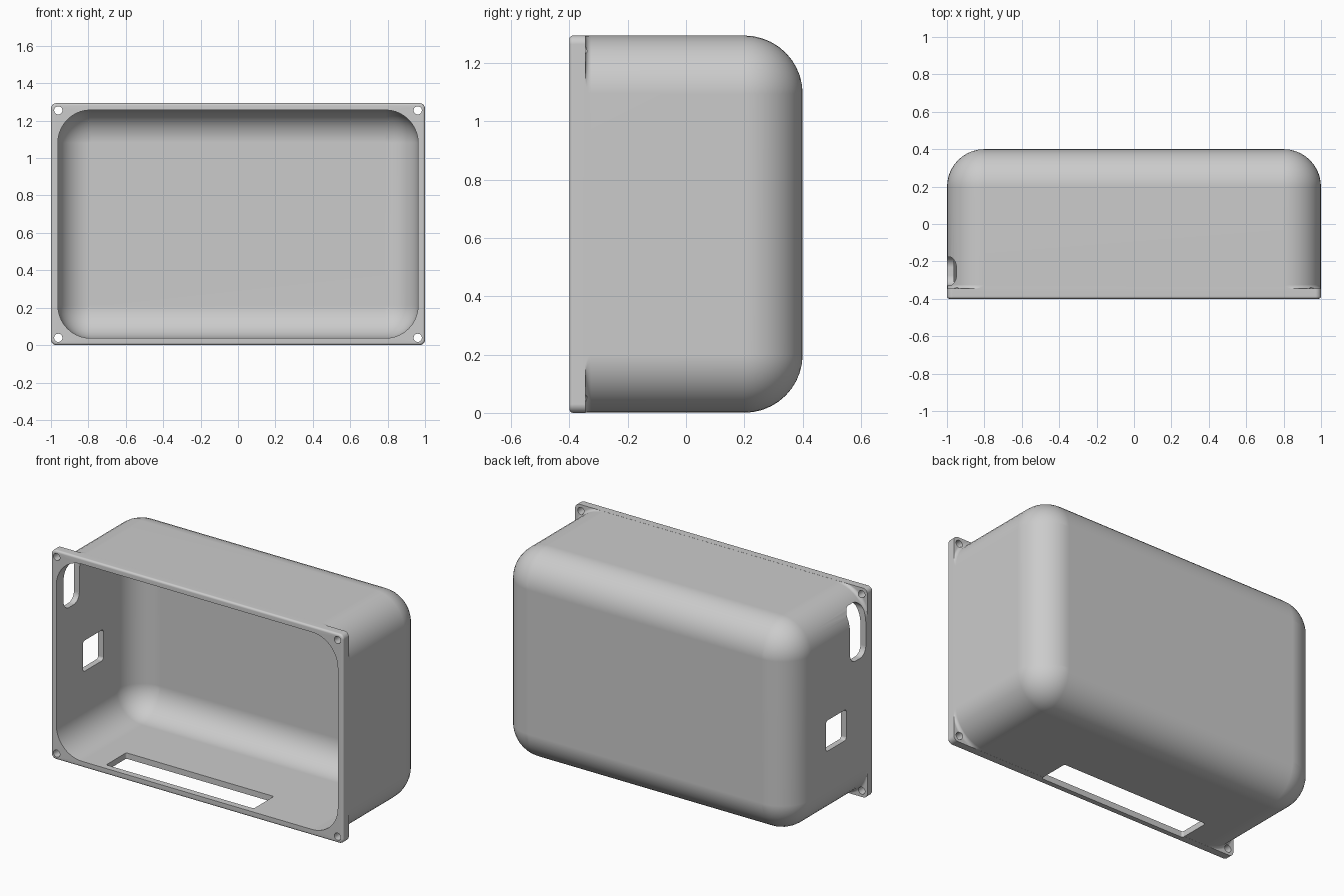
import bpy, bmesh, math
from mathutils import Vector

old = bpy.data.objects.get("Cube")
if old:
    bpy.data.objects.remove(old, do_unlink=True)

W, H, D = 1.0, 0.647, 0.4      # half width, half height, half depth
R, WALL = 0.2, 0.037           # outer rounding, wall thickness
INNER_R = 0.175
FLANGE_Y = -0.345              # rear face of the flange
STEPS = 10                     # segments per quarter circle


def rounded_rect(hu, hv, r, steps=STEPS):
    """Outline of a rounded rectangle as (u, v) pairs."""
    pts = []
    for i, (su, sv) in enumerate([(1, 1), (-1, 1), (-1, -1), (1, -1)]):
        for k in range(steps + 1):
            a = math.pi / 2 * (i + k / steps)
            pts.append((su * (hu - r) + r * math.cos(a), sv * (hv - r) + r * math.sin(a)))
    return pts


def loft(name, rings):
    """Closed solid skinned through equal rings, capped at both ends."""
    bm = bmesh.new()
    loops = [[bm.verts.new(p) for p in ring] for ring in rings]
    n = len(loops[0])
    for a, b in zip(loops, loops[1:]):
        for i in range(n):
            j = (i + 1) % n
            bm.faces.new((a[i], a[j], b[j], b[i]))
    bm.faces.new(loops[0])
    bm.faces.new(loops[-1])
    bmesh.ops.remove_doubles(bm, verts=bm.verts, dist=1e-5)
    bmesh.ops.recalc_face_normals(bm, faces=bm.faces)
    mesh = bpy.data.meshes.new(name)
    bm.to_mesh(mesh)
    bm.free()
    obj = bpy.data.objects.new(name, mesh)
    bpy.context.collection.objects.link(obj)
    return obj


def ring(y, inset, r):
    return [Vector((u, y, v + H)) for u, v in rounded_rect(W - inset, H - inset, r)]


def dome(back, inset, r, edge_r):
    """Rings of a rounded back end, from the flat back towards the front."""
    rings = []
    for k in range(STEPS + 1):
        a = math.pi / 2 * (1 - k / STEPS)
        rings.append(ring(back - edge_r * (1 - math.sin(a)),
                          inset + edge_r * (1 - math.cos(a)),
                          max(r - edge_r * (1 - math.cos(a)), 1e-7)))
    return rings


# Outer skin: rounded back, straight sides, small fillet into the flange
rings = dome(D, 0.0005, R, R)
for k in range(5):
    a = math.pi / 2 * k / 4
    rings.append(ring(FLANGE_Y + 0.02 * (1 - math.sin(a)), 0.0005, R - 0.05 * (1 - math.cos(a))))
# Flange with softened front edge
rings.append(ring(FLANGE_Y, 0, 0.03))
for k in range(4):
    a = math.pi / 2 * k / 3
    rings.append(ring(-D + 0.013 * (1 - math.sin(a)), 0.013 * (1 - math.cos(a)),
                      0.03 - 0.013 * (1 - math.cos(a))))
# Cavity
rings.append(ring(-D, WALL, INNER_R))
rings += dome(D - WALL, WALL, INNER_R, INNER_R)[::-1]
case = loft("enclosure_shell", rings)


# Cutters for the openings
def side_cutter(name, y, z, hy, hz, r):
    outline = rounded_rect(hy, hz, r)
    return loft(name, [[Vector((x, y + u, z + v)) for u, v in outline] for x in (-1.2, -0.85)])


def floor_cutter(name, x, y, hx, hy, r):
    outline = rounded_rect(hx, hy, r)
    return loft(name, [[Vector((x + u, y + v, z)) for u, v in outline] for z in (-0.1, 0.1)])


cutters = [
    side_cutter("upper_slot_cutter", -0.253, 1.06, 0.077, 0.165, 0.055),
    side_cutter("square_port_cutter", -0.04, 0.537, 0.1, 0.095, 0.018),
    floor_cutter("floor_slot_cutter", -0.145, -0.262, 0.505, 0.098, 0.012),
]
# Screw holes in the flange corners
for sx in (-1, 1):
    for sz in (-1, 1):
        outline = rounded_rect(0.022, 0.022, 0.0219, 6)
        cutters.append(loft("screw_hole_cutter", [
            [Vector((sx * 0.961 + u, y, H + sz * (H - 0.039) + v)) for u, v in outline]
            for y in (-0.5, -0.3)]))

bpy.ops.object.select_all(action='DESELECT')
bpy.context.view_layer.objects.active = case
case.select_set(True)
for cutter in cutters:
    cutter.hide_render = True
    mod = case.modifiers.new("opening", 'BOOLEAN')
    mod.operation = 'DIFFERENCE'
    mod.solver = 'EXACT'
    mod.object = cutter
    bpy.ops.object.modifier_apply(modifier=mod.name)
for cutter in cutters:
    bpy.data.objects.remove(cutter, do_unlink=True)

# Smooth shading with crisp edges
bpy.ops.object.shade_smooth_by_angle(angle=math.radians(35))
weighted = case.modifiers.new("weighted_normals", 'WEIGHTED_NORMAL')
weighted.keep_sharp = True

# Plain grey plastic
grey = bpy.data.materials.new("light_grey_plastic")
grey.use_nodes = True
colour = (0.6, 0.6, 0.6, 1)
grey.diffuse_color = colour
grey.node_tree.nodes["Principled BSDF"].inputs["Base Color"].default_value = colour
case.data.materials.clear()
case.data.materials.append(grey)
